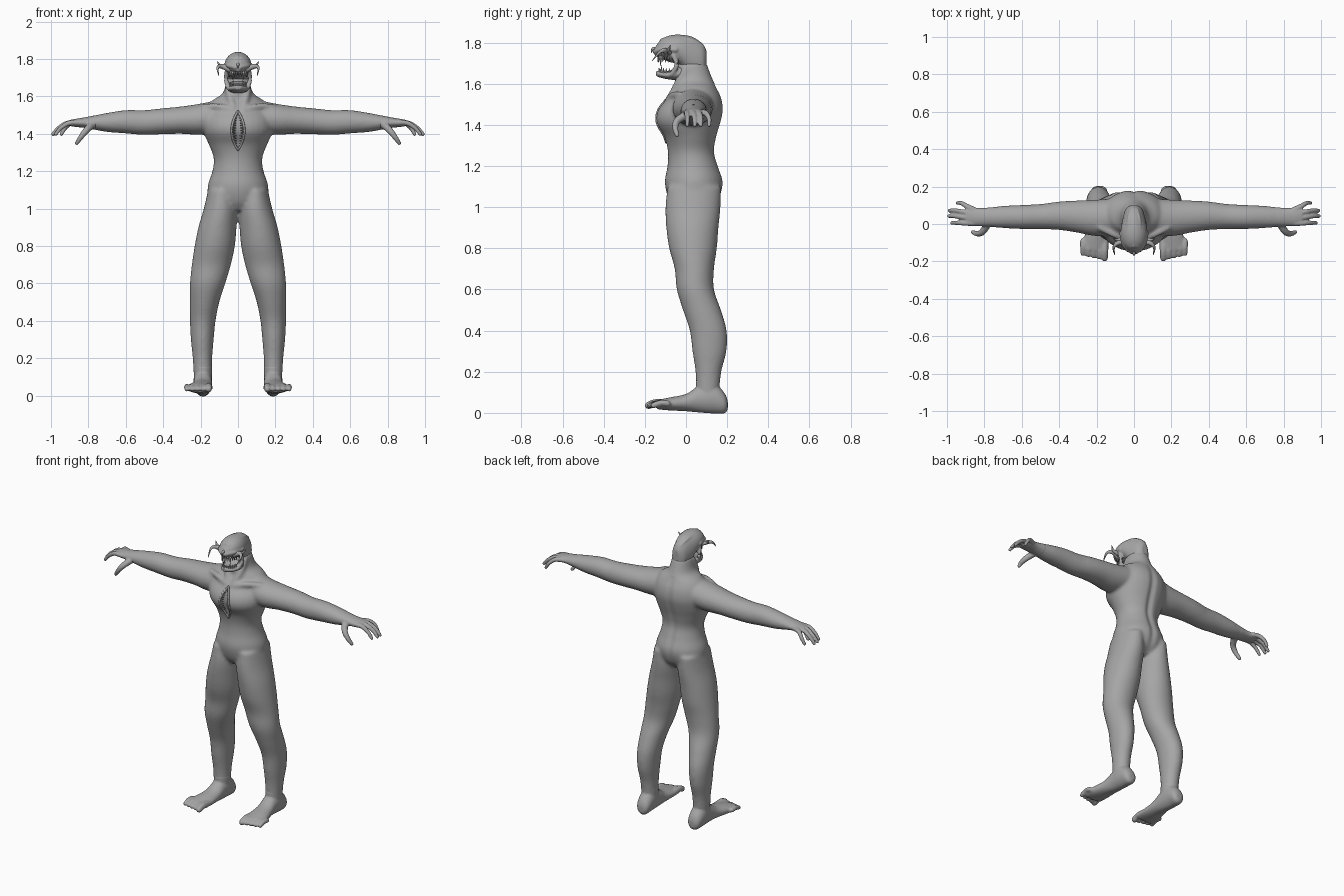
import bpy, bmesh, math
from mathutils import Vector
from mathutils.bvhtree import BVHTree

cube = bpy.data.objects.get("Cube")
if cube:
    bpy.data.objects.remove(cube, do_unlink=True)

skin = bpy.data.materials.new("grey_skin")
skin.use_nodes = True
GREY = (0.38, 0.38, 0.38, 1)
skin.diffuse_color = GREY
skin.node_tree.nodes["Principled BSDF"].inputs["Base Color"].default_value = GREY


def spline(rows, steps=5):
    """Catmull-Rom interpolation through rows of numbers."""
    rows = [rows[0]] + list(rows) + [rows[-1]]
    out = []
    for i in range(1, len(rows) - 2):
        for k in range(steps):
            t = k / steps
            out.append([0.5 * (2 * b + (c - a) * t + (2 * a - 5 * b + 4 * c - d) * t * t
                               + (3 * b - a - 3 * c + d) * t ** 3)
                        for a, b, c, d in zip(*rows[i - 1:i + 3])])
    return out + [list(rows[-1])]


def skin_rings(bm, rings):
    rings = [[bm.verts.new(p) for p in ring] for ring in rings]
    n = len(rings[0])
    for a, b in zip(rings, rings[1:]):
        for i in range(n):
            bm.faces.new((a[i], a[(i + 1) % n], b[(i + 1) % n], b[i]))
    bm.faces.new(rings[0][::-1])
    bm.faces.new(rings[-1])


def loft(bm, axis, rows, n=32):
    """Elliptical sections (position, a_min, a_max, b_min, b_max) along an axis."""
    place = {"X": lambda t, a, b: (t, a, b),
             "Y": lambda t, a, b: (a, t, b),
             "Z": lambda t, a, b: (a, b, t)}[axis]
    rings = []
    for t, a0, a1, b0, b1 in spline(rows):
        rings.append([place(t, (a0 + a1) / 2 + (a1 - a0) / 2 * math.cos(math.tau * i / n),
                            (b0 + b1) / 2 + (b1 - b0) / 2 * math.sin(math.tau * i / n))
                      for i in range(n)])
    skin_rings(bm, rings)


def centred(rows):
    """Expand (position, half_width, b_min, b_max) to full sections."""
    return [(t, -w, w, b0, b1) for t, w, b0, b1 in rows]


def tube(bm, points, r0, r1, n=10, steps=5):
    """Tapered round tube with rounded ends."""
    pts = [Vector(p) for p in spline(points, steps)]
    rings = []
    for i, p in enumerate(pts):
        tangent = pts[min(i + 1, len(pts) - 1)] - pts[max(i - 1, 0)]
        turn = tangent.to_track_quat("Z", "Y")
        r = r0 + (r1 - r0) * i / (len(pts) - 1)
        rings.append([p + turn @ Vector((r * math.cos(math.tau * k / n),
                                         r * math.sin(math.tau * k / n), 0)) for k in range(n)])
    skin_rings(bm, rings)
    for p, r in ((pts[0], r0), (pts[-1], r1)):
        if r > 0.004:
            ball = bmesh.ops.create_icosphere(bm, subdivisions=2, radius=r)
            bmesh.ops.translate(bm, verts=ball["verts"], vec=p)


def finish(bm, name, voxel=0, smooth=0, mirror=True):
    """Turn a bmesh into an object: mirror, fuse into one skin, relax."""
    bmesh.ops.recalc_face_normals(bm, faces=bm.faces)
    mesh = bpy.data.meshes.new(name)
    bm.to_mesh(mesh)
    bm.free()
    obj = bpy.data.objects.new(name, mesh)
    bpy.context.collection.objects.link(obj)
    if mirror:
        obj.modifiers.new("mirror", "MIRROR").use_mirror_merge = False
    if voxel:
        fuse = obj.modifiers.new("fuse", "REMESH")
        fuse.mode = "VOXEL"
        fuse.voxel_size = voxel
        relax = obj.modifiers.new("relax", "SMOOTH")
        relax.factor = 0.5
        relax.iterations = smooth
    graph = bpy.context.evaluated_depsgraph_get()
    obj.data = bpy.data.meshes.new_from_object(obj.evaluated_get(graph))
    obj.modifiers.clear()
    obj.data.materials.clear()
    obj.data.materials.append(skin)
    for face in obj.data.polygons:
        face.use_smooth = True
    return obj


# Body: torso, neck, arms and legs fused
bm = bmesh.new()
loft(bm, "Z", centred([
    (.99, .07, -.05, .11), (1.04, .15, -.085, .16), (1.12, .162, -.103, .182),
    (1.2, .137, -.09, .158), (1.27, .13, -.088, .14), (1.34, .155, -.105, .15),
    (1.41, .185, -.145, .17), (1.47, .19, -.138, .182), (1.53, .17, -.09, .174),
    (1.58, .135, -.055, .15), (1.62, .08, -.055, .13), (1.7, .06, -.04, .1)]))
loft(bm, "Z", [
    (1.1, .02, .16, -.09, .17), (1, .003, .183, -.1, .168), (.9, .008, .212, -.096, .158),
    (.8, .017, .232, -.082, .15), (.7, .038, .247, -.055, .136), (.6, .068, .257, -.045, .136),
    (.5, .1, .258, -.015, .17), (.4, .12, .257, .018, .198), (.3, .13, .252, .031, .197),
    (.2, .138, .242, .046, .172), (.1, .14, .236, .05, .162), (.05, .145, .23, .06, .16)])
loft(bm, "X", [
    (.06, -.06, .14, 1.41, 1.59), (.2, -.065, .13, 1.395, 1.562), (.3, -.047, .126, 1.4, 1.547),
    (.4, -.032, .12, 1.398, 1.537), (.5, -.028, .107, 1.394, 1.527), (.6, -.027, .102, 1.402, 1.527),
    (.7, -.022, .097, 1.41, 1.512), (.78, -.015, .088, 1.425, 1.496), (.82, -.008, .082, 1.435, 1.486)])
tube(bm, [(.05, .0, 1.67), (.045, -.04, 1.6), (.02, -.075, 1.53)], .02, .02)
tube(bm, [(.025, -.085, 1.525), (.1, -.06, 1.545), (.18, -.02, 1.545)], .018, .018)
body = finish(bm, "body", 0.008, 14)

# Chest opening: lens-shaped recess, plus a shallow groove down the back
MID, HALF, WIDE = 1.417, 0.103, 0.034
bm = bmesh.new()
bm.from_mesh(body.data)
chest = BVHTree.FromBMesh(bm)
bm.free()
for v in body.data.vertices:
    x, y, z = v.co
    w = WIDE * (1 - ((z - MID) / HALF) ** 2)
    if y < -.05 and abs(x) < w:
        v.co.y += 0.04 * (1 - (x / w) ** 2)
    if y > .05 and 1 < z < 1.6:
        fade = math.sin(math.pi * (z - 1) / .6) ** .5
        v.co.y -= 0.012 * fade * math.exp(-(x / .02) ** 2)


def rim(u):
    x, z = WIDE * (1 - u * u), MID + HALF * u
    hit = chest.ray_cast(Vector((x, -1, z)), Vector((0, 1, 0)))[0]
    return hit if hit else Vector((x, -.12, z))


bm = bmesh.new()
tube(bm, [rim(-1 + i / 8) for i in range(17)], .006, .006, steps=2)
finish(bm, "chest_opening_lips")
bm = bmesh.new()
for i in range(13):
    root = rim(-.8 + 1.6 * i / 12)
    tip = Vector((root.x * .3, root.y + .008, root.z))
    tube(bm, [root, tip], .006, .0008, n=8, steps=3)
finish(bm, "chest_opening_teeth")

# Hands
bm = bmesh.new()
loft(bm, "X", [(.76, -.016, .09, 1.421, 1.5), (.82, -.012, .085, 1.432, 1.488),
               (.87, -.01, .09, 1.437, 1.48), (.9, .0, .085, 1.442, 1.474)])
for y0, y1, reach in ((.078, .112, .945), (.056, .072, .988), (.03, .042, .99), (.004, .006, .975)):
    span = reach - .86
    tube(bm, [(.86, y0, 1.46), (.86 + span * .4, (y0 + y1) / 2, 1.457),
              (.86 + span * .75, y1, 1.432), (reach, y1, 1.398)], .016, .01)
tube(bm, [(.78, .005, 1.45), (.81, -.042, 1.42), (.838, -.052, 1.385), (.862, -.043, 1.35)], .022, .011)
finish(bm, "hands", 0.005, 4)

# Feet with five toes
bm = bmesh.new()
loft(bm, "Y", [
    (.203, .165, .205, .015, .06), (.185, .145, .228, -.003, .1), (.13, .138, .238, -.003, .15),
    (.06, .138, .238, .002, .13), (0, .138, .247, .008, .092), (-.08, .135, .27, .012, .075),
    (-.14, .137, .282, .018, .062)])
loft(bm, "Z", [(.05, .143, .233, .06, .17), (.1, .14, .236, .05, .163), (.16, .139, .238, .048, .165)])
for i in range(5):
    x, r = .157 + .029 * i, (.021 if i == 0 else .016)
    end = -.182 + .006 * i
    tube(bm, [(x, -.09, .045), (x, end + .035, .048), (x, end, .036)], r, r * .9)
finish(bm, "feet", 0.006, 5)

# Head: skull, open lower jaw, cheeks, brow and crest
bm = bmesh.new()
loft(bm, "Y", centred([
    (.1, .02, 1.66, 1.76), (.08, .045, 1.62, 1.795), (.03, .06, 1.63, 1.828),
    (-.03, .07, 1.69, 1.838), (-.08, .068, 1.705, 1.834), (-.12, .052, 1.722, 1.815),
    (-.152, .022, 1.735, 1.775)]))
loft(bm, "Y", centred([
    (.05, .045, 1.59, 1.72), (-.02, .06, 1.612, 1.69), (-.08, .057, 1.62, 1.664),
    (-.12, .042, 1.628, 1.66), (-.145, .018, 1.636, 1.662)]))
tube(bm, [(.06, -.06, 1.735), (.064, -.045, 1.69), (.052, -.07, 1.645)], .012, .012)
tube(bm, [(.065, -.05, 1.765), (.05, -.115, 1.765), (.012, -.15, 1.755)], .014, .012)
for x in (0, .03):
    tube(bm, [(x * .6, -.12, 1.812 - x * .2), (x, -.05, 1.832 - x * .3),
              (x, .03, 1.822 - x * .3), (x * .5, .08, 1.785)], .008, .006)
finish(bm, "head", 0.005, 4)

# Horns: large hooks, rear spikes and a nose spike
bm = bmesh.new()
tube(bm, [(.04, -.1, 1.745), (.082, -.1, 1.76), (.108, -.125, 1.755), (.103, -.166, 1.71)], .02, .001, n=14)
tube(bm, [(.05, -.08, 1.75), (.09, -.085, 1.762), (.112, -.075, 1.787)], .016, .001, n=14)
tube(bm, [(0, -.13, 1.765), (0, -.16, 1.77), (0, -.168, 1.75)], .014, .001, n=14)
finish(bm, "horns")

# Teeth around the open mouth
bm = bmesh.new()
for i in range(6):
    a = math.radians(8 + 15 * i)
    x, y = .048 * math.sin(a), -.075 - .058 * math.cos(a)
    size = .045 if i == 2 else .028
    tube(bm, [(x, y, 1.736), (x, y - .004, 1.732 - size)], .007, .0008, n=8, steps=3)
    tube(bm, [(x * .88, y + .003, 1.648), (x * .88, y, 1.65 + size * .9)], .0065, .0008, n=8, steps=3)
finish(bm, "teeth")
